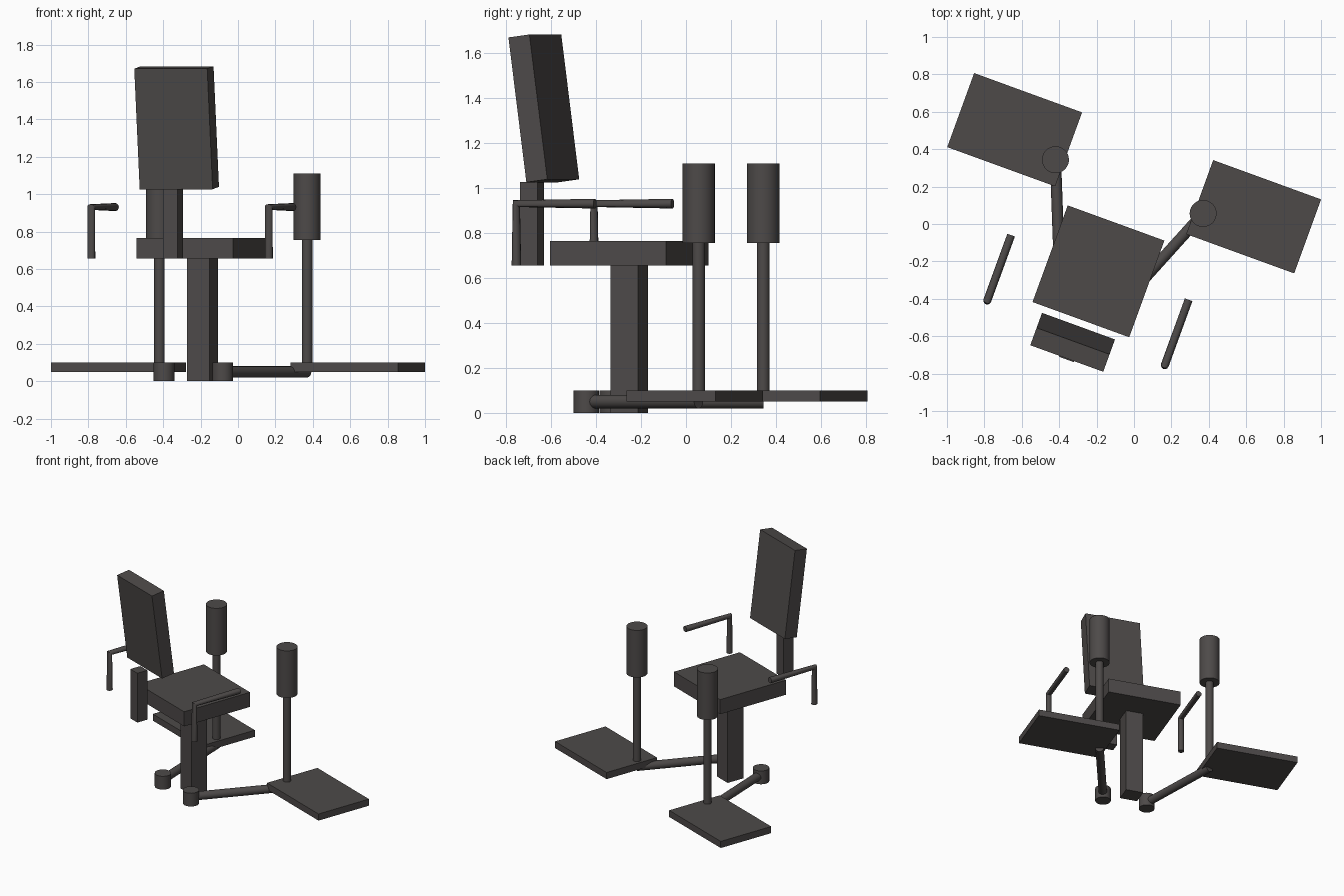
import bpy
from math import radians
from mathutils import Matrix, Vector

cube = bpy.data.objects.get("Cube")
if cube:
    bpy.data.objects.remove(cube, do_unlink=True)

# One dark warm grey for every part
grey = bpy.data.materials.new("dark warm grey")
grey.use_nodes = True
colour = (0.075, 0.068, 0.066, 1)
grey.diffuse_color = colour
grey.node_tree.nodes["Principled BSDF"].inputs["Base Color"].default_value = colour

# The chair's own frame: origin under the seat, turned on the floor, facing local +y
FRAME = Matrix.Translation((-0.19, -0.253, 0)) @ Matrix.Rotation(radians(-20), 4, "Z")


def finish(name, local):
    obj = bpy.context.object
    obj.name = name
    obj.data.materials.append(grey)
    obj.matrix_world = FRAME @ local
    return obj


def box(name, centre, size, tilt=0):
    bpy.ops.mesh.primitive_cube_add(size=1)
    bpy.context.object.data.transform(Matrix.Diagonal((*size, 1)))
    turn = Matrix.Rotation(radians(tilt), 4, "X")
    return finish(name, Matrix.Translation(centre) @ turn)


def rod(name, start, end, radius):
    start, end = Vector(start), Vector(end)
    axis = end - start
    bpy.ops.mesh.primitive_cylinder_add(vertices=32, radius=radius, depth=axis.length)
    bpy.ops.object.shade_smooth_by_angle(angle=radians(35))
    turn = axis.to_track_quat("Z", "Y").to_matrix().to_4x4()
    return finish(name, Matrix.Translation((start + end) / 2) @ turn)


def bent_tube(name, points, radius):
    curve = bpy.data.curves.new(name, "CURVE")
    curve.dimensions = "3D"
    curve.bevel_depth = radius
    curve.bevel_resolution = 4
    curve.use_fill_caps = True
    spline = curve.splines.new("POLY")
    spline.points.add(len(points) - 1)
    for target, point in zip(spline.points, points):
        target.co = (*point, 1)
    obj = bpy.data.objects.new(name, curve)
    bpy.context.collection.objects.link(obj)
    bpy.ops.object.select_all(action="DESELECT")
    obj.select_set(True)
    bpy.context.view_layer.objects.active = obj
    bpy.ops.object.convert(target="MESH")
    bpy.ops.object.shade_smooth_by_angle(angle=radians(35))
    return finish(name, Matrix())


# Seat, pedestal and reclined backrest
box("seat", (0, 0, 0.71), (0.55, 0.55, 0.11))
box("pedestal", (0, 0, 0.328), (0.13, 0.13, 0.655))
box("backrest_support", (0, -0.46, 0.841), (0.083, 0.083, 0.372))
box("backrest", (0, -0.404, 1.355), (0.415, 0.1, 0.65), tilt=7.5)

# Mirrored pairs
for side, s in (("left", 1), ("right", -1)):
    arm_x = s * 0.505
    bent_tube(side + "_armrest",
              [(arm_x, -0.35, 0.655), (arm_x, -0.35, 0.931), (arm_x, 0.022, 0.931)], 0.0215)

    hub = (s * 0.167, -0.142)
    post = (s * 0.42, 0.482)
    rod(side + "_swing_hub", (*hub, 0), (*hub, 0.1), 0.056)
    rod(side + "_swing_arm", (*hub, 0.05), (*post, 0.05), 0.03)
    box(side + "_platform", (s * 0.68, 0.558, 0.075), (0.614, 0.421, 0.05))
    rod(side + "_post", (*post, 0.08), (*post, 0.76), 0.028)
    rod(side + "_post_cylinder", (*post, 0.755), (*post, 1.11), 0.072)
